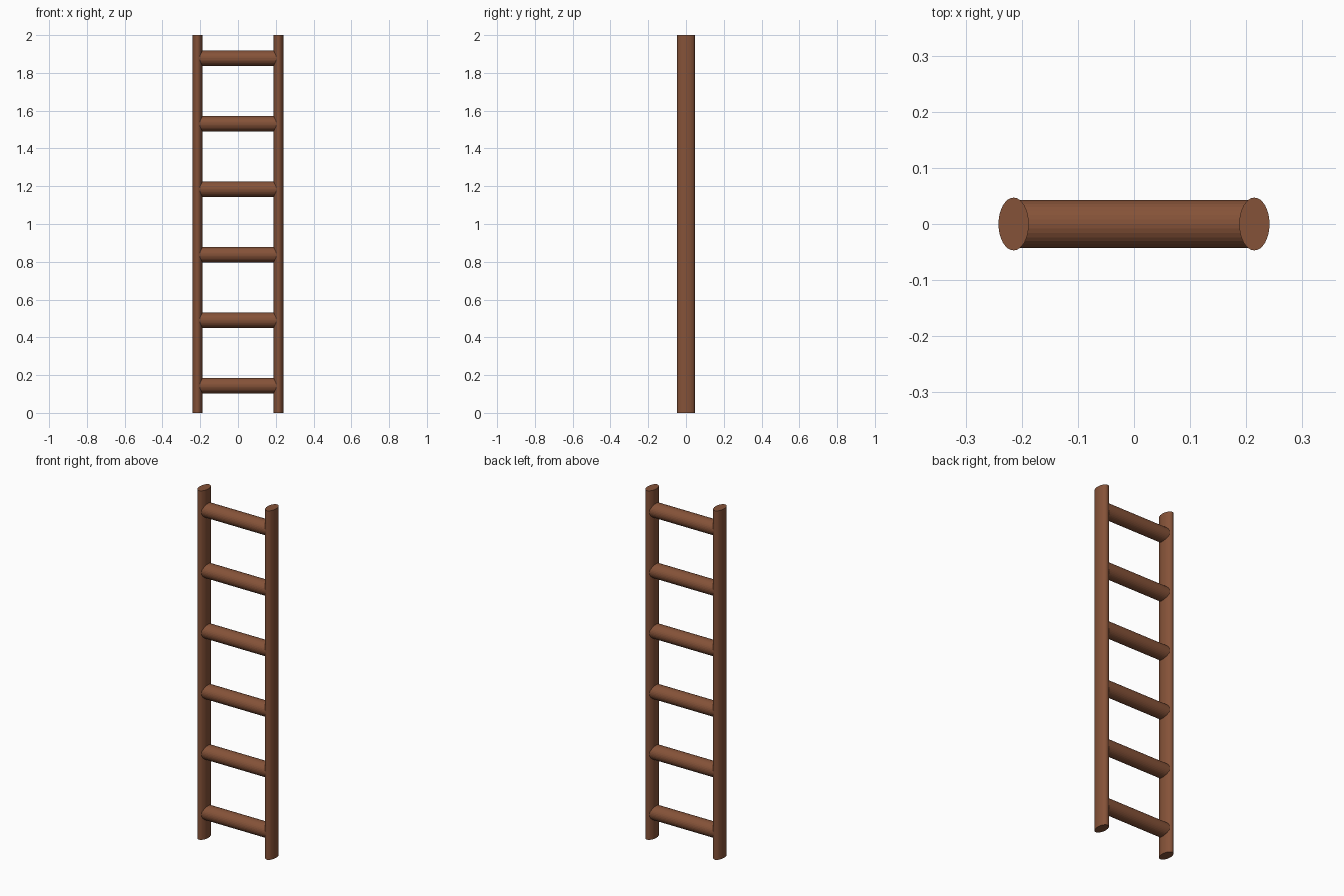
import bpy, math

if "Cube" in bpy.data.objects:
    bpy.data.objects.remove(bpy.data.objects["Cube"])

wood = bpy.data.materials.new("brown_wood")
wood.diffuse_color = (0.235, 0.085, 0.04, 1)
wood.use_nodes = True
wood.node_tree.nodes["Principled BSDF"].inputs["Base Color"].default_value = wood.diffuse_color


def pole(name, loc, rx, ry, length, rot=(0, 0, 0)):
    """Round pole with an oval cross-section."""
    bpy.ops.mesh.primitive_cylinder_add(vertices=32, radius=1, depth=length,
                                        location=loc, rotation=rot)
    ob = bpy.context.object
    ob.name = name
    ob.scale = (rx, ry, 1)
    bpy.ops.object.transform_apply(location=False, rotation=True, scale=True)
    ob.data.materials.append(wood)
    return ob


# Two upright side rails
for side, sx in (("left", -1), ("right", 1)):
    pole(side + "_rail", (sx * 0.2145, 0, 1), 0.027, 0.047, 2)

# Six evenly spaced rungs, ends buried in the rails
for i in range(6):
    pole(f"rung_{i + 1}", (0, 0, 0.144 + i * 0.3467), 0.041, 0.043, 0.429,
         (0, math.pi / 2, 0))
